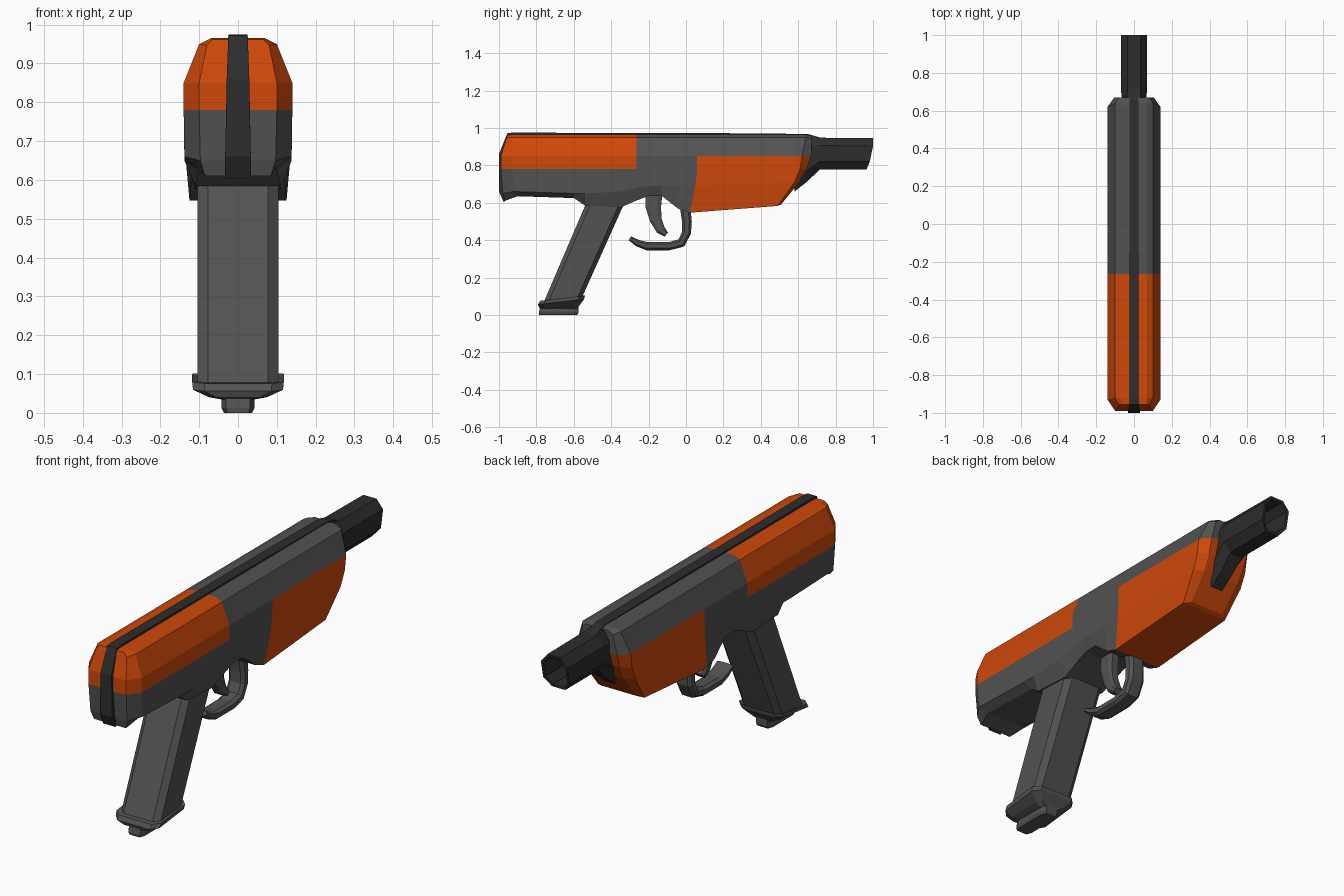
import bpy
import bmesh
from mathutils import Vector

cube = bpy.data.objects.get("Cube")
if cube:
    bpy.data.objects.remove(cube, do_unlink=True)


def material(name, rgb):
    m = bpy.data.materials.new(name)
    m.use_nodes = True
    m.diffuse_color = (*rgb, 1)
    m.node_tree.nodes["Principled BSDF"].inputs["Base Color"].default_value = (*rgb, 1)
    return m


ORANGE = material("orange", (0.62, 0.065, 0.003))
GREY = material("dark_grey", (0.085, 0.085, 0.085))
BLACK = material("charcoal", (0.026, 0.026, 0.026))


def loft(name, rings, mats, rule=None, row_caps=False):
    """Skin a list of matching closed rings; rule(station, segment) picks the material."""
    bm = bmesh.new()
    n = len(rings[0])
    vs = [[bm.verts.new(p) for p in r] for r in rings]
    pick = rule or (lambda j, k: 0)
    for j in range(len(rings) - 1):
        for k in range(n):
            f = bm.faces.new((vs[j][k], vs[j][(k + 1) % n],
                              vs[j + 1][(k + 1) % n], vs[j + 1][k]))
            f.material_index = pick(j, k)
    for j, ring in ((0, vs[0]), (len(rings) - 2, vs[-1])):
        if not row_caps:
            bm.faces.new(ring).material_index = pick(j, 0)
            continue
        # caps made of strips between a point and its mirror image
        for k in range(n // 2):
            ids = dict.fromkeys((k, k + 1, n - k - 1, (n - k) % n))
            bm.faces.new([ring[i] for i in ids]).material_index = pick(j, k)
    bmesh.ops.recalc_face_normals(bm, faces=bm.faces)
    me = bpy.data.meshes.new(name)
    bm.to_mesh(me)
    bm.free()
    for m in mats:
        me.materials.append(m)
    ob = bpy.data.objects.new(name, me)
    bpy.context.collection.objects.link(ob)
    return ob


def chamfered(a, b, ca, cb):
    """Eight corners of a chamfered rectangle with half sizes a, b."""
    return [(a, cb - b), (a, b - cb), (a - ca, b), (ca - a, b),
            (-a, b - cb), (-a, cb - b), (ca - a, -b), (a - ca, -b)]


# Body: mirrored cross-sections along y
def station(ys, zb, zc, wb, xs=(0.07, 0.10, 0.14, 0.14, 0.138), zt=0.965):
    if not isinstance(ys, (list, tuple)):
        ys = [ys] * 8
    x = [0, *xs, wb, 0]
    z = [zt, zt, zt - 0.015, 0.85, 0.78, zc, zb, zb]
    half = [Vector(p) for p in zip(x, ys, z)]
    return half + [Vector((-p.x, p.y, p.z)) for p in half[6:0:-1]]


body_rings = [
    station([-.955, -.955, -.96, -.99, -.99, -.98, -.97, -.97], .61, .65, .085,
            (.065, .08, .10, .10, .097), .962),
    station([-.92, -.92, -.92, -.93, -.93, -.92, -.90, -.90], .635, .66, .10),
    station(-.60, .625, .65, .10),
    station(-.54, .585, .65, .11),
    station(-.35, .575, .66, .11),
    station(-.265, .612, .68, .113),
    station(-.20, .637, .69, .115),
    station(-.13, .637, .69, .118),
    station(-.04, .567, .69, .123),
    station([.06, .06, .06, .06, .06, .05, .02, .02], .547, .69, .125),
    station([.64, .64, .64, .62, .61, .58, .49, .49], .583, .71, .122),
    station([.67, .67, .67, .67, .645, .605, .51, .51], .592, .71, .09,
            (.06, .08, .105, .10, .095), .957),
]
REAR_SEAM, FRONT_SEAM = 5, 9


def body_colour(j, k):
    row = min(k, 13 - k)
    if j < REAR_SEAM:
        return int(row <= 3)
    return int(j >= FRONT_SEAM and row >= 3)


loft("body", body_rings, [GREY, ORANGE], body_colour, row_caps=True)

# Spine strip running up the rear and along the top
outer = [(-.975, .604), (-1, .66), (-1, .86), (-.955, .972), (-.93, .975),
         (.2, .972), (.65, .968), (.73, .945)]
inner = [(-.95, .62), (-.96, .67), (-.96, .85), (-.93, .93), (-.9, .94),
         (.2, .94), (.64, .93), (.71, .90)]
spine = []
for i, ((y, z), (u, v)) in enumerate(zip(outer, inner)):
    w = .033 if i < 2 else .029 if i < 3 else .025
    spine.append([(w, y, z), (-w, y, z), (-w, u, v), (w, u, v)])
loft("spine_strip", spine, [BLACK])


# Barrel with a flared neck, slanted muzzle and hollow bore
def barrel_ring(y, lo, hi, w, slant=0.0):
    mid, b = (lo + hi) / 2, (hi - lo) / 2
    return [(x, y - slant * max(0, -z / b), mid + z)
            for x, z in chamfered(w, b, w * .5, b * .5)]


loft("barrel", [
    barrel_ring(.58, .66, .955, .06),
    barrel_ring(.65, .715, .957, .062),
    barrel_ring(.715, .778, .948, .07),
    barrel_ring(1.0, .778, .945, .07, .035),
    barrel_ring(.998, .79, .933, .058, .033),
    barrel_ring(.84, .79, .933, .058),
], [BLACK])


# Grip and its base: chamfered slabs stacked in z
def slab(name, sections):
    rings = []
    for z, back, front, w, tilt in sections:
        mid, b = (back + front) / 2, (front - back) / 2
        rings.append([(x, mid + y, z + tilt * y / b)
                      for x, y in chamfered(w, b, w * .26, b * .25)])
    return loft(name, rings, [GREY])


slab("grip", [(.63, -.52, -.315, .104, 0), (.075, -.762, -.56, .104, .01)])
slab("grip_base", [(.085, -.765, -.56, .100, .008), (.09, -.78, -.54, .118, .014),
                   (.07, -.792, -.545, .116, .014), (.045, -.785, -.57, .075, .006),
                   (.035, -.775, -.58, .045, 0)])
slab("grip_foot", [(.045, -.78, -.575, .042, 0), (.012, -.787, -.575, .042, 0),
                   (0, -.785, -.582, .036, 0)])


# Trigger and guard: chamfered sections swept along a side path
def sweep(name, path, w):
    pts = [Vector((0, y, z)) for y, z, _ in path]
    rings = []
    for i, p in enumerate(pts):
        t = (pts[min(i + 1, len(pts) - 1)] - pts[max(i - 1, 0)]).normalized()
        side = Vector((0, -t.z, t.y))
        h = path[i][2]
        rings.append([p + Vector((x, 0, 0)) + side * s
                      for x, s in chamfered(w, h, w * .35, h * .5)])
    return loft(name, rings, [GREY])


sweep("trigger", [(-.17, .66, .045), (-.175, .58, .042), (-.162, .51, .032),
                  (-.135, .455, .025), (-.105, .43, .014)], .026)
sweep("trigger_guard", [(-.005, .58, .028), (.005, .50, .026), (.003, .44, .024),
                        (-.025, .385, .024), (-.09, .368, .022), (-.21, .368, .022),
                        (-.26, .385, .018), (-.30, .41, .012)], .042)
